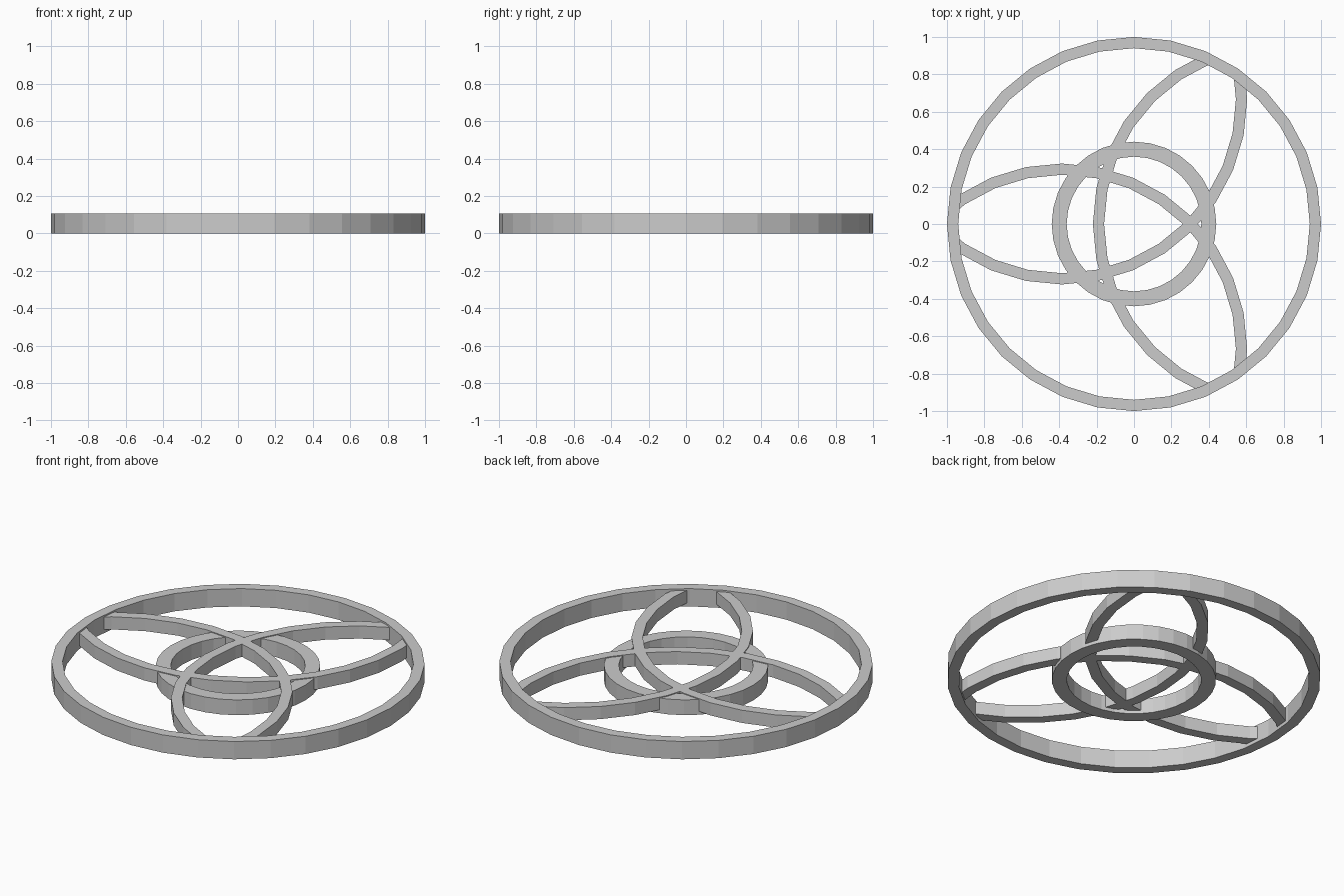
import bpy, bmesh, math
from mathutils import Vector

if "Cube" in bpy.data.objects:
    bpy.data.objects.remove(bpy.data.objects["Cube"])

N = 32
STEP = 2 * math.pi / N


def sweep(name, centre, r_out, r_in, z0, z1, angles, closed):
    """Flat-sided band with rectangular section, following the given angles."""
    bm = bmesh.new()
    rows = []
    for a in angles:
        c, s = math.cos(a), math.sin(a)
        rows.append([bm.verts.new((centre[0] + r * c, centre[1] + r * s, z))
                     for r, z in ((r_out, z0), (r_out, z1), (r_in, z1), (r_in, z0))])
    count = len(rows)
    for i in range(count if closed else count - 1):
        a, b = rows[i], rows[(i + 1) % count]
        for k in range(4):
            bm.faces.new((a[k], b[k], b[(k + 1) % 4], a[(k + 1) % 4]))
    if not closed:
        bm.faces.new(rows[0])
        bm.faces.new(rows[-1])
    # trim open bands where they meet the facets of the outer ring
    if not closed:
        for i in range(N):
            m = (i + 0.5) * STEP
            n = Vector((math.cos(m), math.sin(m), 0))
            p = n * 0.945 * math.cos(STEP / 2)
            res = bmesh.ops.bisect_plane(bm, geom=bm.verts[:] + bm.edges[:] + bm.faces[:],
                                         plane_co=p, plane_no=n, clear_outer=True)
            cut = [e for e in res["geom_cut"] if isinstance(e, bmesh.types.BMEdge)]
            if cut:
                bmesh.ops.holes_fill(bm, edges=cut, sides=0)
    bmesh.ops.recalc_face_normals(bm, faces=bm.faces)
    me = bpy.data.meshes.new(name)
    bm.to_mesh(me)
    bm.free()
    ob = bpy.data.objects.new(name, me)
    bpy.context.collection.objects.link(ob)
    return ob


full = [i * STEP for i in range(N)]

# outer rim and small centre ring
sweep("outer_ring", (0, 0), 1.0, 0.94, 0.0, 0.105, full, True)
sweep("inner_ring", (0, 0), 0.44, 0.36, 0.0, 0.09, full, True)

# three interlaced arcs, each part of a large circle, trimmed by the rim
D, R = 0.77, 0.99
for k in range(3):
    a = k * 2 * math.pi / 3
    mid = round((a + math.pi) / STEP)
    arc = [(mid + i) * STEP for i in range(-8, 9)]
    sweep(f"arc_{k + 1}", (D * math.cos(a), D * math.sin(a)), R, R - 0.06,
          0.02, 0.095, arc, False)
